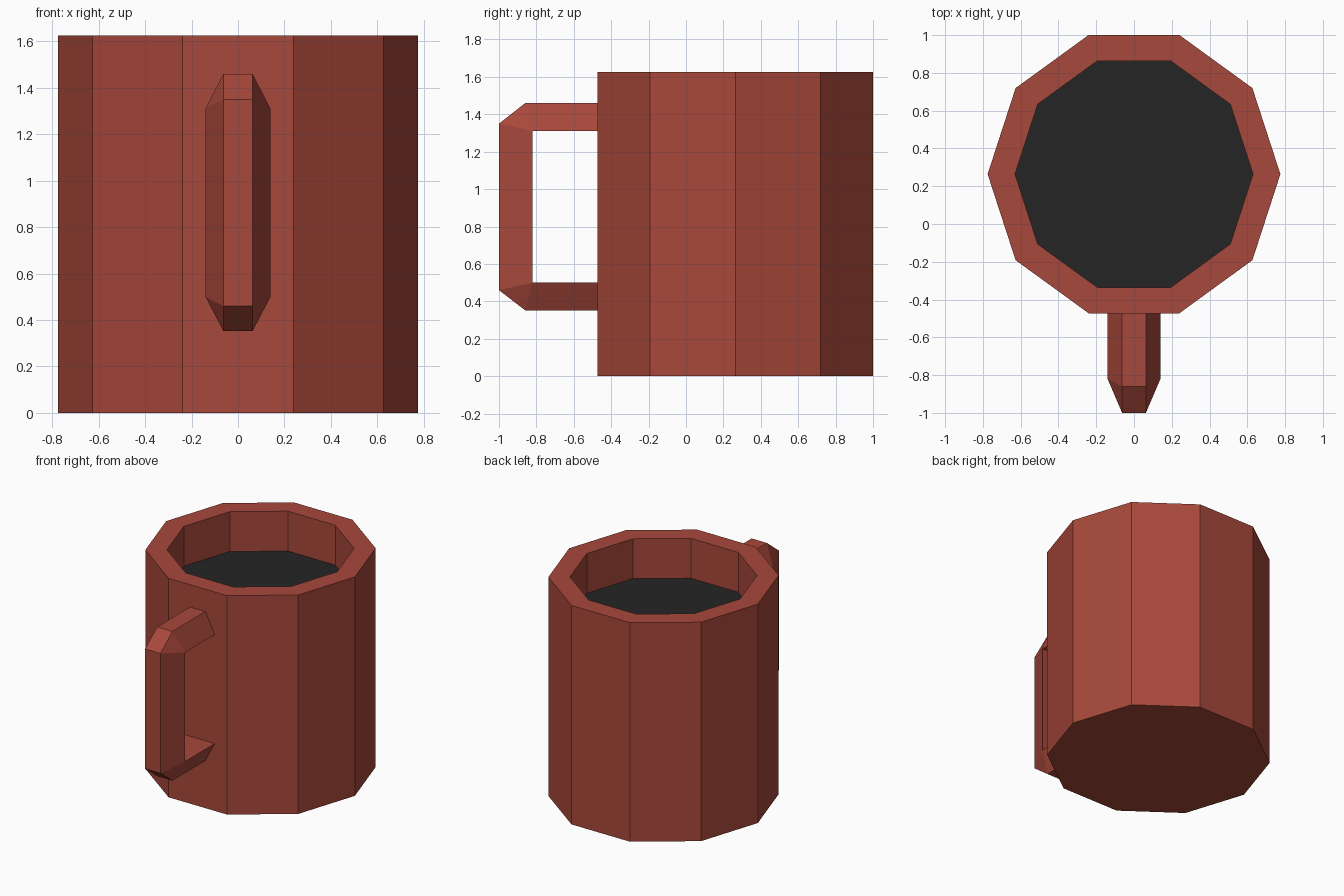
import bpy, bmesh, math

if "Cube" in bpy.data.objects:
    bpy.data.objects.remove(bpy.data.objects["Cube"])

SIDES, CY = 10, 0.264
HEIGHT, LIQUID_Z = 1.626, 1.33
R_OUT, R_IN = 0.775, 0.63


def material(name, rgb):
    m = bpy.data.materials.new(name)
    m.diffuse_color = (*rgb, 1)
    m.use_nodes = True
    m.node_tree.nodes["Principled BSDF"].inputs["Base Color"].default_value = m.diffuse_color
    return m


def finish(bm, name, mat):
    bmesh.ops.remove_doubles(bm, verts=bm.verts, dist=1e-5)
    bmesh.ops.recalc_face_normals(bm, faces=bm.faces)
    me = bpy.data.meshes.new(name)
    bm.to_mesh(me)
    bm.free()
    me.materials.append(mat)
    ob = bpy.data.objects.new(name, me)
    bpy.context.collection.objects.link(ob)
    return ob


def ring(bm, r, z):
    step = math.tau / SIDES
    return [bm.verts.new((r * math.cos(i * step), CY + r * math.sin(i * step), z))
            for i in range(SIDES)]


def bridge(bm, a, b):
    n = len(a)
    for i in range(n):
        j = (i + 1) % n
        bm.faces.new((a[i], a[j], b[j], b[i]))


red = material("brick_red", (0.39, 0.065, 0.043))
black = material("dark_coffee", (0.0185, 0.0185, 0.0185))

# Mug body: outer wall, rim, inner wall and inner floor just under the drink
bm = bmesh.new()
rings = [ring(bm, r, z) for r, z in ((R_OUT, 0), (R_OUT, HEIGHT),
                                     (R_IN, HEIGHT), (R_IN, LIQUID_Z - 0.005))]
for a, b in zip(rings, rings[1:]):
    bridge(bm, a, b)
bm.faces.new(rings[0][::-1])
bm.faces.new(rings[-1])
finish(bm, "mug_body", red)

# Drink surface
bm = bmesh.new()
bm.faces.new(ring(bm, R_IN, LIQUID_Z))
finish(bm, "drink", black)

# Handle: wedge section (narrow outside, wide inside) swept round a bevelled bracket
outer = [(-0.473, 1.46), (-0.86, 1.46), (-1.0, 1.35),
         (-1.0, 0.46), (-0.86, 0.352), (-0.473, 0.352)]
inner = [(-0.473, 1.31), (-0.82, 1.31), (-0.82, 1.31),
         (-0.82, 0.50), (-0.82, 0.50), (-0.473, 0.50)]
bm = bmesh.new()
sections = []
for (oy, oz), (iy, iz) in zip(outer, inner):
    sections.append([bm.verts.new(p) for p in (
        (-0.063, oy, oz), (0.063, oy, oz), (0.14, iy, iz), (-0.14, iy, iz))])
for a, b in zip(sections, sections[1:]):
    bridge(bm, a, b)
bm.faces.new(sections[0])
bm.faces.new(sections[-1][::-1])
finish(bm, "handle", red)
